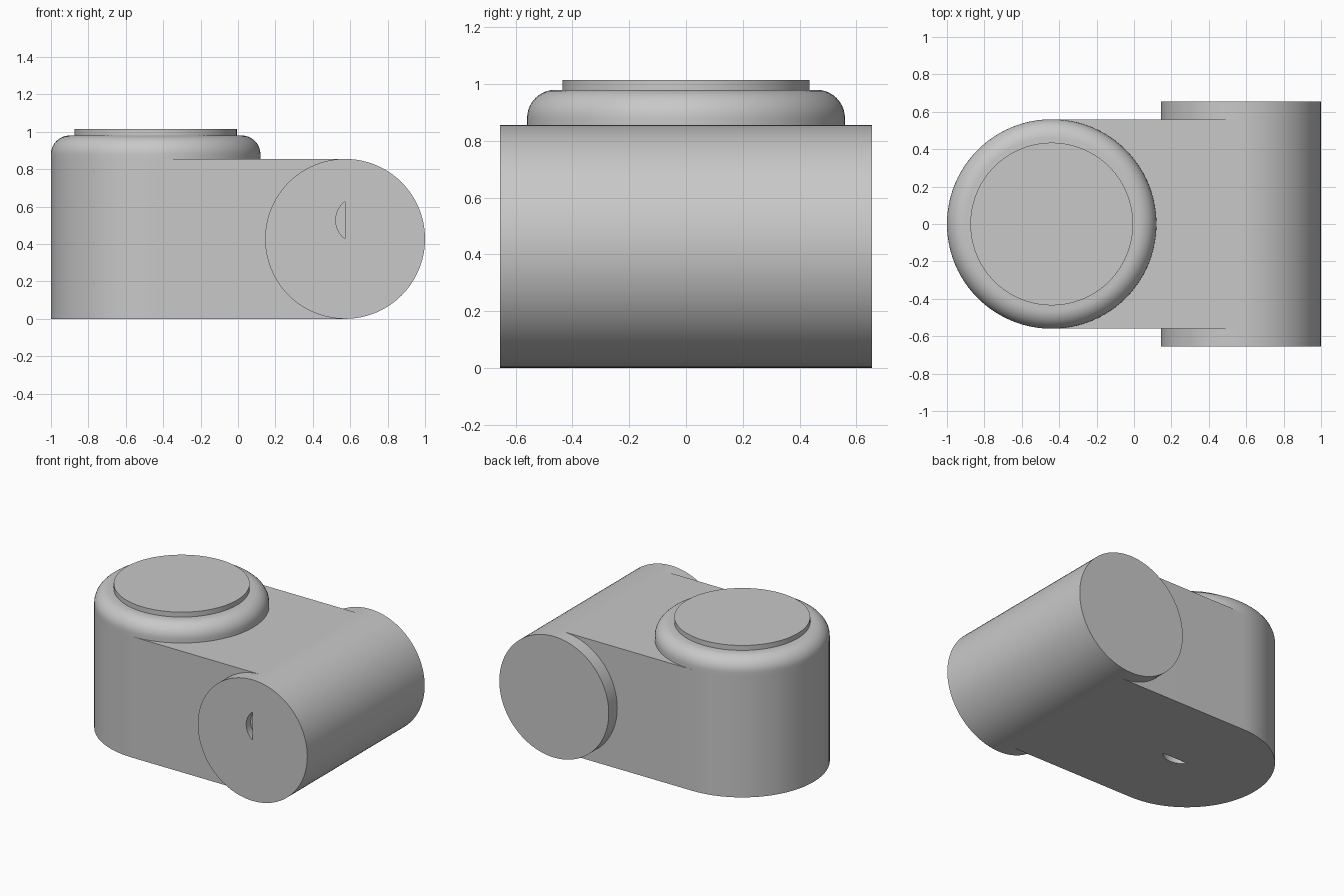
import bpy
import bmesh
from math import pi, sin, cos, radians
from mathutils import Vector, Matrix

if "Cube" in bpy.data.objects:
    bpy.data.objects.remove(bpy.data.objects["Cube"], do_unlink=True)

PILLAR_X, PILLAR_R = -0.44, 0.56
DRUM_X, DRUM_R, DRUM_HALF = 0.5725, 0.4275, 0.655
ARM_TOP, SHOULDER, CAP_TOP, FILLET = 0.855, 0.98, 1.015, 0.1

grey = bpy.data.materials.new("plain grey")
grey.use_nodes = True
grey.diffuse_color = (0.58, 0.58, 0.58, 1)
grey.node_tree.nodes["Principled BSDF"].inputs["Base Color"].default_value = grey.diffuse_color


def finish(bm, name):
    """Turn a bmesh into a named, shaded object."""
    bmesh.ops.recalc_face_normals(bm, faces=bm.faces)
    mesh = bpy.data.meshes.new(name)
    bm.to_mesh(mesh)
    bm.free()
    mesh.materials.append(grey)
    obj = bpy.data.objects.new(name, mesh)
    bpy.context.collection.objects.link(obj)
    return obj


def shade(obj):
    bpy.ops.object.select_all(action="DESELECT")
    obj.select_set(True)
    bpy.context.view_layer.objects.active = obj
    bpy.ops.object.shade_smooth_by_angle(angle=radians(30))


def prism(name, outline, bottom, top, matrix=Matrix()):
    """Extrude an xy outline between two heights, then place it."""
    bm = bmesh.new()
    base = bm.faces.new([bm.verts.new((x, y, bottom)) for x, y in outline])
    new = bmesh.ops.extrude_face_region(bm, geom=[base])["geom"]
    verts = [v for v in new if isinstance(v, bmesh.types.BMVert)]
    bmesh.ops.translate(bm, verts=verts, vec=(0, 0, top - bottom))
    bmesh.ops.transform(bm, matrix=matrix, verts=bm.verts)
    return finish(bm, name)


def arc(cx, cy, r, start, end, steps):
    angles = [start + (end - start) * i / steps for i in range(steps + 1)]
    return [(cx + r * cos(a), cy + r * sin(a)) for a in angles]


def cut(obj, cutter):
    mod = obj.modifiers.new("recess", "BOOLEAN")
    mod.operation, mod.solver, mod.object = "DIFFERENCE", "EXACT", cutter
    bpy.context.view_layer.objects.active = obj
    bpy.ops.object.modifier_apply(modifier=mod.name)
    bpy.data.objects.remove(cutter, do_unlink=True)


# Segment-shaped recess outline: chord from the origin along +y, bulging to -x
segment = arc(0.075, 0.1, 0.125, pi - 0.927, pi + 0.927, 12)

# Arm: straight block with a half-round end
outline = arc(PILLAR_X, 0, PILLAR_R, pi / 2, 3 * pi / 2, 48)
outline += [(DRUM_X, -PILLAR_R), (DRUM_X, PILLAR_R)]
arm = prism("arm", outline, 0, ARM_TOP)
place = Matrix.Translation((PILLAR_X, 0, 0)) @ Matrix(
    ((0, 1, 0, 0), (1, 0, 0, 0), (0, 0, 1, 0), (0, 0, 0, 1)))
cut(arm, prism("arm_cutter", segment, -0.05, 0.05, place))
shade(arm)

# Horizontal drum across the end of the arm
lying = Matrix.Translation((DRUM_X, 0, DRUM_R)) @ Matrix.Rotation(pi / 2, 4, "X")
drum = prism("drum", arc(0, 0, DRUM_R, 0, 2 * pi, 96)[:-1], -DRUM_HALF, DRUM_HALF, lying)
cut(drum, prism("drum_cutter", segment, DRUM_HALF - 0.05, DRUM_HALF + 0.05, lying))
shade(drum)

# Collar: round shoulder above the arm, turned from a filleted profile
profile = [(PILLAR_R, ARM_TOP)]
profile += arc(PILLAR_R - FILLET, SHOULDER - FILLET, FILLET, 0, pi / 2, 10)
profile.append((0, SHOULDER))
bm = bmesh.new()
points = [bm.verts.new((PILLAR_X + r, 0, z)) for r, z in profile]
edges = [bm.edges.new(pair) for pair in zip(points, points[1:])]
bmesh.ops.spin(bm, geom=points + edges, cent=(PILLAR_X, 0, 0), axis=Vector((0, 0, 1)),
               angle=2 * pi, steps=96)
bmesh.ops.remove_doubles(bm, verts=bm.verts, dist=0.0005)
shade(finish(bm, "collar"))

# Raised disc on top of the collar
disc = arc(PILLAR_X, 0, 0.435, 0, 2 * pi, 96)[:-1]
shade(prism("top_disc", disc, SHOULDER - 0.01, CAP_TOP))
